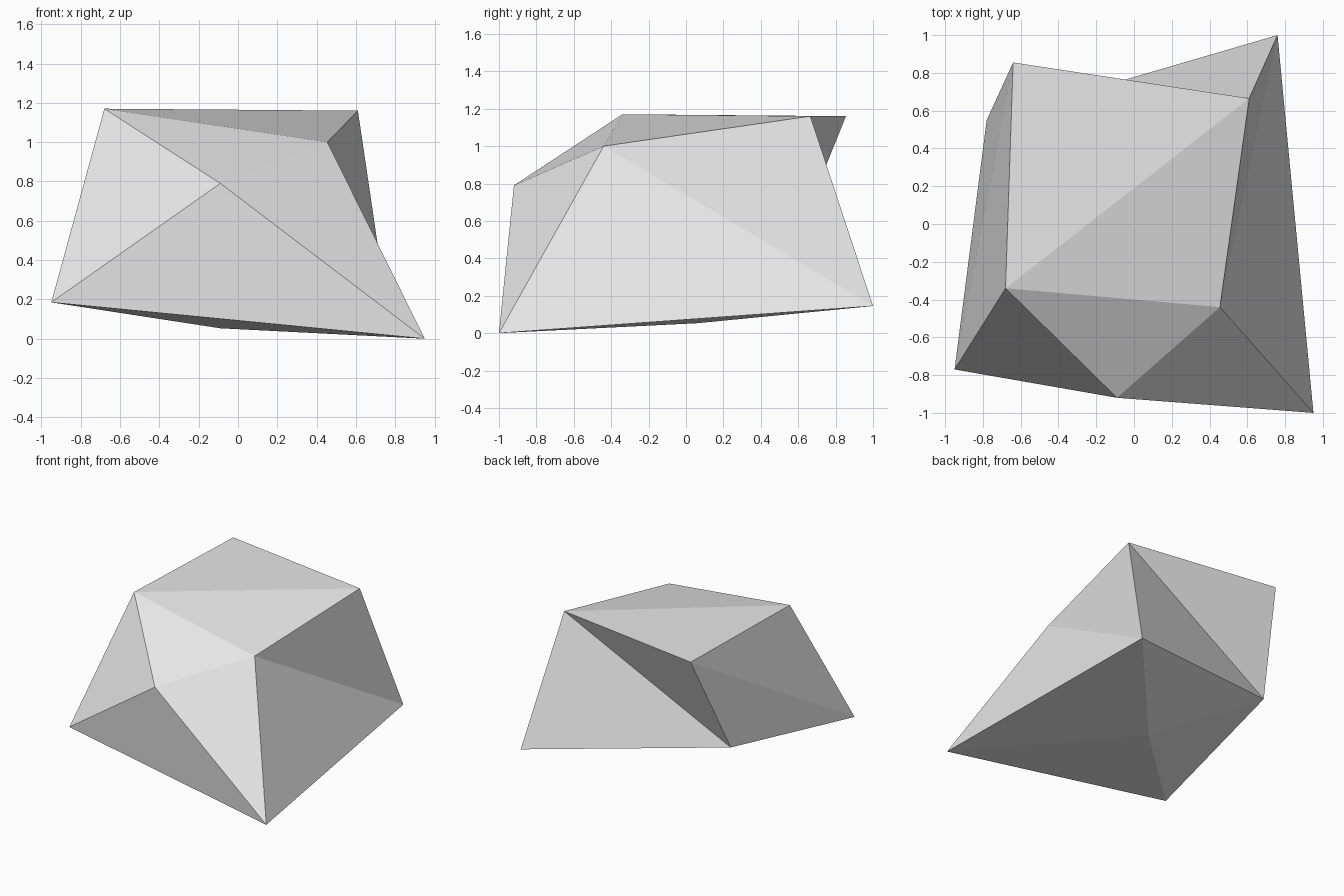
import bpy
import bmesh

cube = bpy.data.objects.get("Cube")
if cube:
    bpy.data.objects.remove(cube, do_unlink=True)

# Corners of the boulder
corners = {
    # lower rim and belly
    "front_right": (-0.95, -0.77, 0.185),
    "front_left": (0.95, -1.0, 0.0),
    "back_left": (0.76, 1.0, 0.145),
    "back_right": (-0.78, 0.55, 0.40),
    "belly": (-0.09, 0.06, 0.053),
    # brow and crown
    "brow": (-0.09, -0.92, 0.79),
    "top_front_right": (-0.68, -0.34, 1.17),
    "top_front_left": (0.455, -0.44, 1.0),
    "top_back_left": (0.61, 0.665, 1.16),
    "top_back_right": (-0.64, 0.855, 1.16),
}

# Facets, grouped by side
facets = [
    # front
    ("front_right", "front_left", "brow"),
    ("front_right", "brow", "top_front_right"),
    ("brow", "front_left", "top_front_left"),
    ("brow", "top_front_left", "top_front_right"),
    # crown
    ("top_front_right", "top_front_left", "top_back_left"),
    ("top_front_right", "top_back_left", "top_back_right"),
    # left side
    ("front_left", "back_left", "top_front_left"),
    ("top_front_left", "back_left", "top_back_left"),
    # back
    ("back_left", "back_right", "top_back_left"),
    ("back_right", "top_back_right", "top_back_left"),
    # right side
    ("front_right", "top_back_right", "back_right"),
    ("front_right", "top_front_right", "top_back_right"),
]

# Underside: a fan around the belly point
rim = ["front_right", "front_left", "back_left", "back_right"]
for i, name in enumerate(rim):
    facets.append(("belly", rim[(i + 1) % len(rim)], name))

bm = bmesh.new()
verts = {name: bm.verts.new(co) for name, co in corners.items()}
for facet in facets:
    bm.faces.new([verts[name] for name in facet])
bmesh.ops.recalc_face_normals(bm, faces=bm.faces)

mesh = bpy.data.meshes.new("boulder")
bm.to_mesh(mesh)
bm.free()
boulder = bpy.data.objects.new("boulder", mesh)
bpy.context.collection.objects.link(boulder)

# Plain stone colour
stone = bpy.data.materials.new("light_grey_stone")
stone.use_nodes = True
colour = (0.8, 0.8, 0.8, 1.0)
stone.diffuse_color = colour
stone.node_tree.nodes["Principled BSDF"].inputs["Base Color"].default_value = colour
mesh.materials.append(stone)
